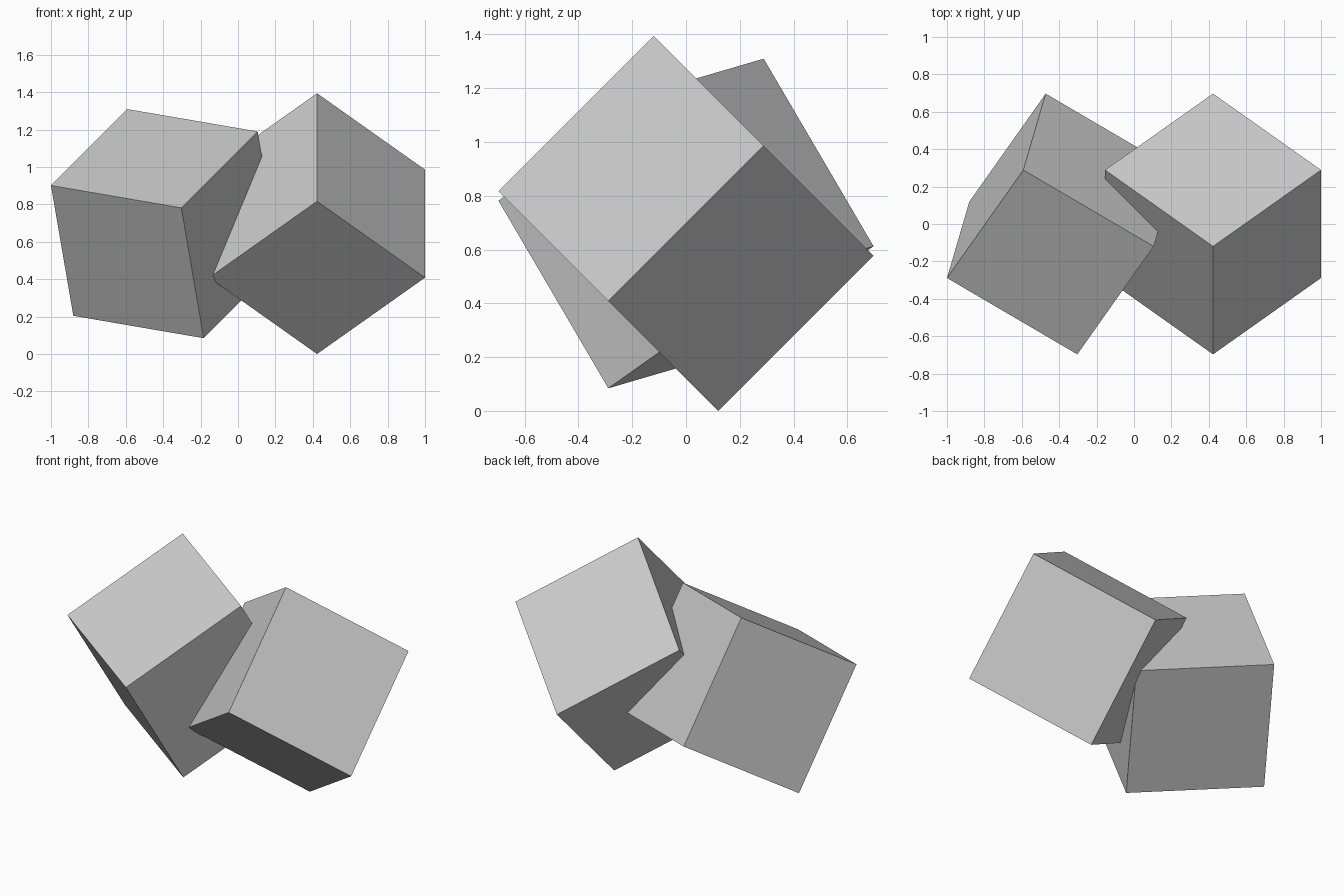
import bpy
from math import radians, sqrt
from mathutils import Matrix, Vector

if "Cube" in bpy.data.objects:
    bpy.data.objects.remove(bpy.data.objects["Cube"])

SIDE = sqrt(2 / 3)


def cube(name, centre, rotation):
    """Add a cube of the shared size with the given 3x3 rotation."""
    bpy.ops.mesh.primitive_cube_add(size=SIDE)
    obj = bpy.context.object
    obj.name = name
    obj.matrix_world = Matrix.Translation(centre) @ rotation.to_4x4()


# Right cube: turned 45 degrees, then tipped back 45 degrees
tilt = Matrix.Rotation(radians(-45), 3, 'X') @ Matrix.Rotation(radians(45), 3, 'Z')
cube("right_cube", (0.4226, 0, 0.6969), tilt)

# Left cube: axes follow two of its edge directions
edge_a = Vector((-0.5, -sqrt(0.5), -0.5)).normalized()
edge_b = Vector((0.8536, -0.5, -0.1464)).normalized()
axes = Matrix((edge_a, edge_b, edge_a.cross(edge_b))).transposed()
cube("left_cube", (-0.3876, 0, 0.6969), axes)
